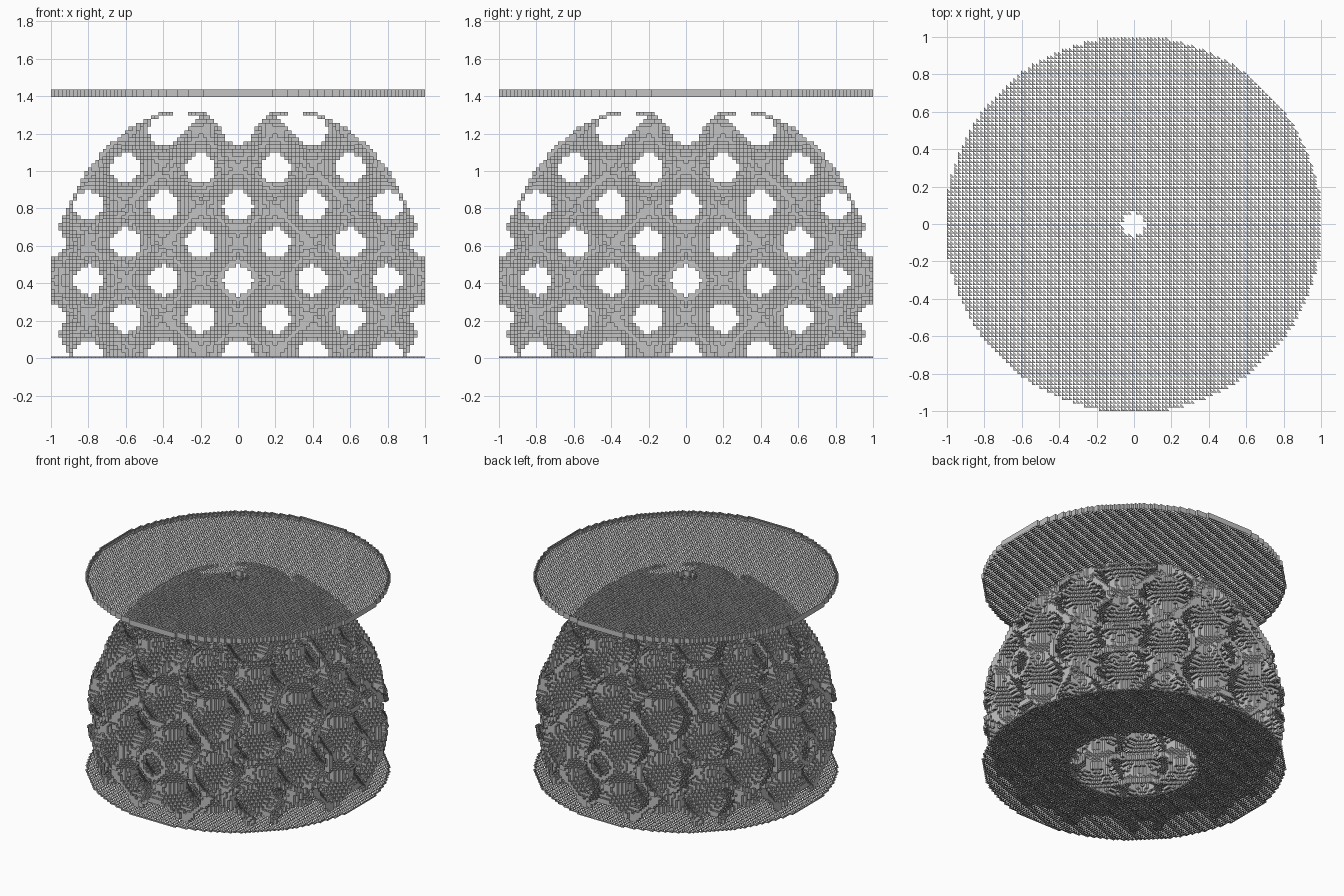
import bpy
import math

cube = bpy.data.objects.get("Cube")
if cube:
    bpy.data.objects.remove(cube, do_unlink=True)

HALF = 50                       # cells each side of the centre cell
S = 2 / (2 * HALF + 1)          # cell size
CENTRE_Z = 0.416                # centre of the dome sphere
PERIOD = 0.4                    # lattice repeat
WALL = 0.31                     # lattice wall level
BORE = 0.43                     # radius of the vertical bore
RIM = 2590                      # squared disc radius in cells
LAST = 72                       # top layer of cells

grey = bpy.data.materials.new("grey")
grey.use_nodes = True
colour = (0.55, 0.55, 0.55, 1)
grey.diffuse_color = colour
grey.node_tree.nodes["Principled BSDF"].inputs["Base Color"].default_value = colour


def build(name, cells):
    """Skin a set of cells: merged upright walls, open half-cell floors and roofs."""
    verts, index, faces = [], {}, []

    def v(i, j, k):
        key = (i, j, k)
        if key not in index:
            index[key] = len(verts)
            verts.append(((i - 0.5) * S, (j - 0.5) * S, max(0, (k - 0.5) * S)))
        return index[key]

    # Each upright side: neighbour step, then the two bottom corners
    sides = [((1, 0), (1, 0), (1, 1)), ((-1, 0), (0, 1), (0, 0)),
             ((0, 1), (1, 1), (0, 1)), ((0, -1), (0, 0), (1, 0))]
    for i, j, k in cells:
        for (di, dj), a, b in sides:
            def exposed(layer):
                return (i, j, layer) in cells and (i + di, j + dj, layer) not in cells
            if exposed(k) and not exposed(k - 1):
                top = k + 1
                while exposed(top):
                    top += 1
                faces.append((v(i + a[0], j + a[1], k), v(i + b[0], j + b[1], k),
                              v(i + b[0], j + b[1], top), v(i + a[0], j + a[1], top)))
        if (i, j, k + 1) not in cells:
            faces.append((v(i, j, k + 1), v(i + 1, j, k + 1), v(i, j + 1, k + 1)))
        if (i, j, k - 1) not in cells:
            faces.append((v(i, j, k), v(i, j + 1, k), v(i + 1, j, k)))

    mesh = bpy.data.meshes.new(name)
    mesh.from_pydata(verts, [], faces)
    mesh.materials.append(grey)
    obj = bpy.data.objects.new(name, mesh)
    bpy.context.collection.objects.link(obj)


span = range(-HALF, HALF + 1)
disc = [(i, j) for i in span for j in span if i * i + j * j <= RIM]

# Base plate with a wide central opening
build("base_plate", {(i, j, 0) for i, j in disc if math.hypot(i, j) * S > BORE})

# Top plate with a small central opening
build("top_plate", {(i, j, k) for i, j in disc if i * i + j * j >= 10
                    for k in (LAST - 1, LAST)})

# Dome: a periodic minimal-surface lattice kept inside a sphere, outside the bore
wave = {i: math.cos(2 * math.pi * i * S / PERIOD) for i in span}
layers = [(k, k * S - CENTRE_Z) for k in range(1, LAST - 3)]
layers = [(k, h * h, math.cos(2 * math.pi * h / PERIOD)) for k, h in layers]
dome = set()
for i, j in disc:
    r2 = (i * i + j * j) * S * S
    if r2 < BORE * BORE:
        continue
    flat = wave[i] + wave[j]
    for k, h2, w in layers:
        if r2 + h2 <= 1 and abs(flat + w) < WALL:
            dome.add((i, j, k))
build("lattice_dome", dome)
